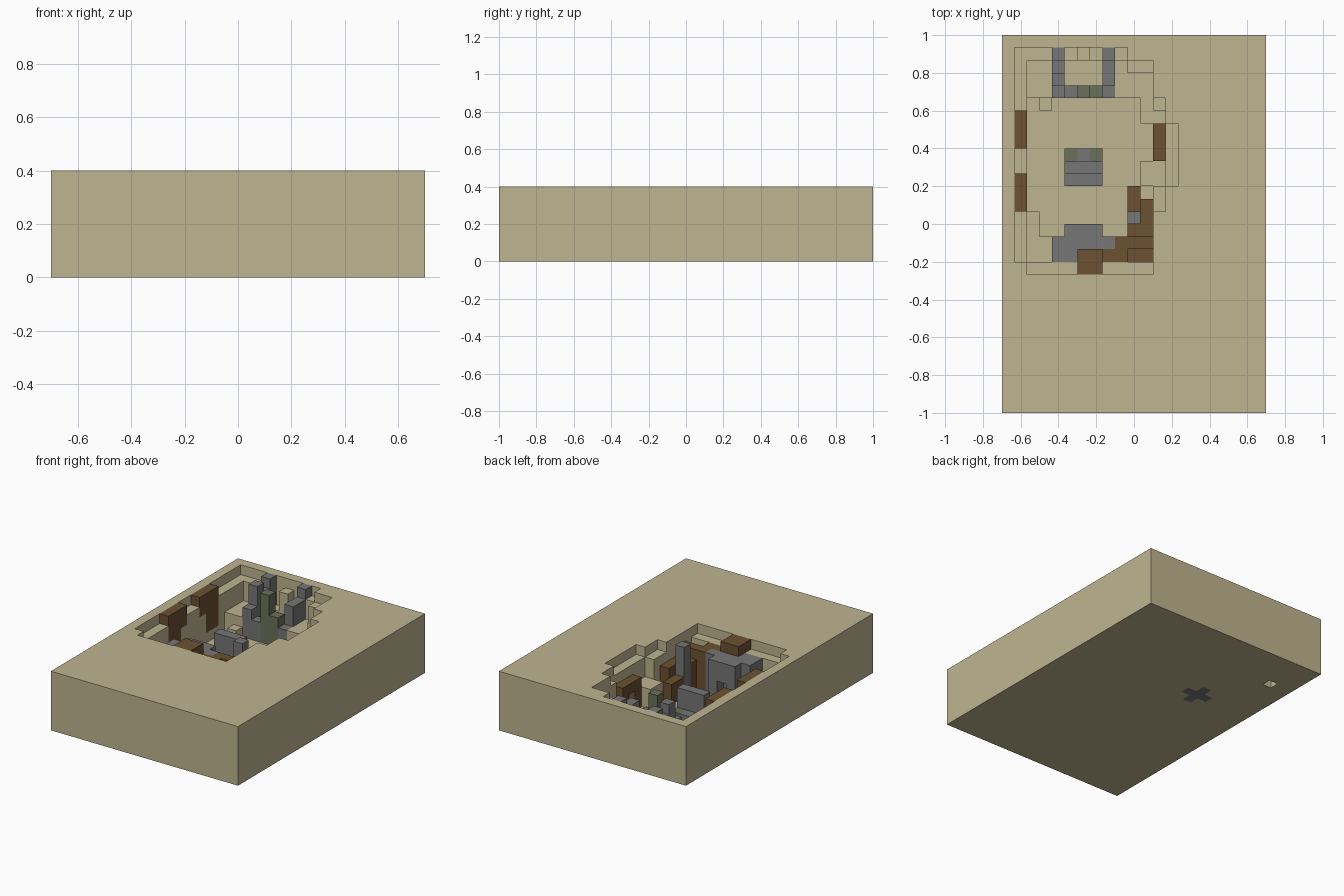
import bpy, bmesh
from mathutils import Vector

cube = bpy.data.objects.get("Cube")
if cube:
    bpy.data.objects.remove(cube, do_unlink=True)

UNIT = 1 / 15               # edge of one cell
NX, NY, NZ = 21, 30, 6      # whole block in cells


def material(name, rgb):
    m = bpy.data.materials.new(name)
    m.use_nodes = True
    m.diffuse_color = (*rgb, 1)
    m.node_tree.nodes["Principled BSDF"].inputs["Base Color"].default_value = (*rgb, 1)
    return m


SAND = material("sandstone", (0.52, 0.46, 0.28))
STONE = material("grey stone", (0.18, 0.18, 0.18))
MOSS = material("mossy stone", (0.145, 0.165, 0.1))
WOOD = material("brown wood", (0.15, 0.082, 0.032))


def box(x0, x1, y0, y1, z0, z1):
    """Cells of a box; the end values are excluded."""
    return {(x, y, z) for x in range(x0, x1) for y in range(y0, y1) for z in range(z0, z1)}


def build(name, cells, mat):
    """Make a mesh from the outer faces of a set of cells."""
    bm = bmesh.new()
    verts = {}

    def vert(p):
        if p not in verts:
            verts[p] = bm.verts.new(((p[0] - NX / 2) * UNIT, (p[1] - NY / 2) * UNIT, p[2] * UNIT))
        return verts[p]

    for c in sorted(cells):
        for axis in range(3):
            u, v = (axis + 1) % 3, (axis + 2) % 3
            for side in (0, 1):
                near = list(c)
                near[axis] += 2 * side - 1
                if tuple(near) in cells:
                    continue
                loop = []
                for du, dv in ((0, 0), (1, 0), (1, 1), (0, 1)):
                    p = list(c)
                    p[axis] += side
                    p[u] += du
                    p[v] += dv
                    loop.append(vert(tuple(p)))
                bm.faces.new(loop if side else loop[::-1])
    mesh = bpy.data.meshes.new(name)
    bm.to_mesh(mesh)
    bm.free()
    mesh.materials.append(mat)
    obj = bpy.data.objects.new(name, mesh)
    bpy.context.collection.objects.link(obj)
    return obj


# Sandstone block with a stepped pit: rim ledge, middle terrace, floor
ground = box(0, NX, 0, NY, 0, NZ)
terraces = {
    5: [(1, 10, 12, 29), (10, 12, 15, 28), (12, 13, 16, 25), (13, 14, 18, 23), (2, 12, 11, 18)],
    3: [(2, 10, 12, 28), (10, 12, 17, 27), (12, 13, 18, 24)],
    1: [(2, 11, 15, 25), (4, 9, 25, 29), (11, 13, 20, 23), (3, 12, 12, 18)],
}
for level, areas in terraces.items():
    for area in areas:
        ground -= box(*area, level, NZ)

# Stone cross set in the floor, and a small recess underneath
cross = box(5, 8, 19, 20, 0, 1) | box(6, 7, 18, 21, 0, 1)
ground -= cross | {(2, 25, 0)}
# Openings for the wall boards
boards = {
    "front_wall_board": box(1, 2, 16, 18, 2, 6) | box(1, 2, 18, 19, 4, 6),
    "back_wall_board": box(1, 2, 22, 24, 2, 6) | box(1, 2, 21, 22, 4, 6),
    "left_wall_arch": box(12, 13, 20, 23, 3, 4) | box(12, 13, 20, 21, 1, 3) | box(12, 13, 22, 23, 1, 3),
}
for name, cells in boards.items():
    ground -= cells
    build(name, cells, WOOD)
# Sandstone blocks standing in the pit
ground |= box(5, 8, 28, 29, 1, 3) | box(6, 7, 28, 29, 3, 5)
ground |= box(3, 4, 24, 25, 1, 2) | box(2, 3, 15, 16, 1, 3) | box(3, 4, 12, 14, 1, 3)
build("sandstone_block", ground, SAND)
build("floor_cross", cross, STONE)

# Stone seat in the middle of the pit
build("center_seat", box(5, 8, 19, 20, 1, 4) | box(5, 8, 18, 19, 1, 2) | box(6, 7, 20, 21, 1, 2), STONE)
for i, x in enumerate((5, 7)):
    build(f"seat_mossy_corner_{i}", box(x, x + 1, 20, 21, 1, 2), MOSS)

# Ruined enclosure at the back
for side, x, posts in (("right", 4, (6, 5, 6, 4)), ("left", 8, (6, 5, 5, 3))):
    wall = set()
    for i, top in enumerate(posts):
        wall |= box(x, x + 1, 28 - i, 29 - i, 1, top)
    build(f"back_{side}_wall", wall, STONE)
build("back_low_stone", box(5, 6, 25, 26, 1, 3), STONE)
build("mossy_pillar", box(6, 7, 25, 26, 1, 6), MOSS)
build("mossy_stump", box(7, 8, 25, 26, 1, 4), MOSS)

# Stone house with a doorway
house = box(5, 8, 14, 15, 1, 5) | box(4, 9, 13, 14, 1, 5) | box(4, 6, 11, 13, 1, 5)
build("stone_house", house - box(6, 7, 14, 15, 1, 3), STONE)

# Wooden roofs stepping down around the corner
build("high_roof", box(6, 8, 11, 13, 1, 6), WOOD)
build("middle_roof", box(8, 10, 11, 13, 1, 5) | box(9, 12, 13, 14, 1, 5), WOOD)
build("corner_roof", box(10, 12, 11, 13, 1, 4) | box(10, 12, 14, 15, 1, 4), WOOD)
build("low_roof", box(11, 12, 15, 17, 1, 4) | box(10, 11, 16, 18, 1, 3), WOOD)
build("chimney", box(10, 11, 15, 16, 1, 6), STONE)
